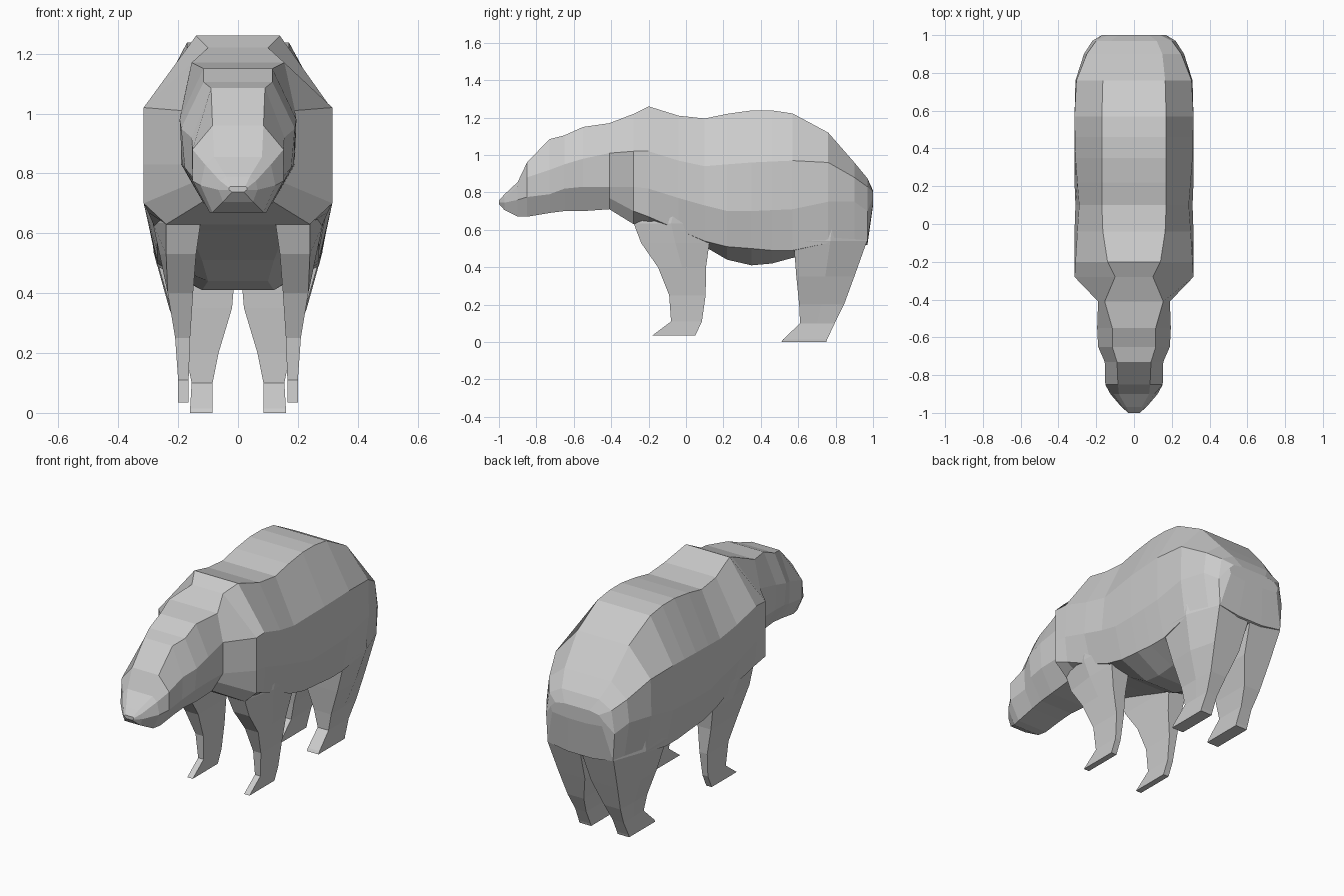
import bpy, bmesh


def loft(name, rings):
    """Skin a list of equal-length point rings and cap both ends."""
    bm = bmesh.new()
    rows = [[bm.verts.new(p) for p in ring] for ring in rings]
    for a, b in zip(rows, rows[1:]):
        n = len(a)
        for i in range(n):
            j = (i + 1) % n
            bm.faces.new((a[i], a[j], b[j], b[i]))
    bm.faces.new(rows[0])
    bm.faces.new(rows[-1])
    bmesh.ops.recalc_face_normals(bm, faces=bm.faces)
    mesh = bpy.data.meshes.new(name)
    bm.to_mesh(mesh)
    bm.free()
    obj = bpy.data.objects.new(name, mesh)
    bpy.context.collection.objects.link(obj)
    return obj


def trunk(name, sections):
    """Each section: y, then (half width, z) pairs from the back to the belly."""
    rings = []
    for y, *half in sections:
        right = [(x, y, z) for x, z in half]
        left = [(-x, y, z) for x, z in reversed(half)]
        rings.append(right + left)
    return loft(name, rings)


def leg_pair(name, levels):
    """Each level: z, front y, back y, inner x, outer x at front, middle, back."""
    rings = [[(xi, yf, z), (xf, yf, z), (xm, (yf + yb) / 2, z), (xb, yb, z), (xi, yb, z)]
             for z, yf, yb, xi, xf, xm, xb in levels]
    obj = loft(name, rings)
    obj.modifiers.new("mirror", 'MIRROR')
    return obj


# Head and neck
trunk("head_and_neck", [
    (-1.00, (.025, .757), (.03, .752), (.03, .745), (.02, .738)),
    (-.97, (.04, .79), (.06, .775), (.065, .745), (.05, .705)),
    (-.90, (.08, .855), (.11, .83), (.125, .76), (.085, .67)),
    (-.85, (.085, .96), (.152, .88), (.152, .775), (.095, .67)),
    (-.73, (.09, 1.085), (.155, .92), (.152, .79), (.10, .69)),
    (-.65, (.115, 1.105), (.19, .95), (.178, .82), (.105, .70)),
    (-.55, (.115, 1.15), (.195, .98), (.187, .83), (.115, .70)),
    (-.41, (.155, 1.17), (.19, 1.01), (.19, .83), (.12, .71)),
])

# Shoulders, belly and rump
trunk("torso", [
    (-.41, (.155, 1.17), (.19, 1.01), (.19, .83), (.15, .77), (.11, .71)),
    (-.28, (.10, 1.22), (.315, 1.02), (.315, .83), (.315, .70), (.24, .63)),
    (-.20, (.14, 1.26), (.31, 1.02), (.315, .82), (.30, .67), (.20, .61)),
    (-.04, (.165, 1.21), (.30, .97), (.315, .77), (.27, .60), (.14, .56)),
    (.10, (.17, 1.195), (.29, .94), (.31, .73), (.27, .54), (.12, .51)),
    (.22, (.17, 1.22), (.30, .95), (.315, .70), (.27, .51), (.10, .44)),
    (.35, (.17, 1.238), (.31, .96), (.315, .70), (.27, .50), (.12, .41)),
    (.46, (.17, 1.238), (.313, .965), (.315, .705), (.27, .49), (.12, .42)),
    (.57, (.17, 1.222), (.315, .97), (.315, .71), (.27, .49), (.12, .45)),
    (.76, (.165, 1.12), (.305, .96), (.31, .75), (.28, .53), (.10, .48)),
    (.90, (.15, .96), (.25, .88), (.265, .75), (.235, .55), (.08, .50)),
    (.97, (.12, .875), (.20, .83), (.22, .70), (.21, .54), (.08, .52)),
    (1.00, (.08, .81), (.14, .80), (.17, .77), (.16, .74), (.06, .73)),
])

# Front legs with paws
leg_pair("front_legs", [
    (.035, -.18, .05, .165, .20, .20, .20),
    (.11, -.08, .085, .165, .20, .20, .20),
    (.25, -.09, .105, .16, .21, .21, .21),
    (.40, -.15, .107, .15, .235, .235, .235),
    (.53, -.24, .125, .14, .24, .262, .26),
    (.635, -.28, .12, .125, .24, .285, .275),
    (.75, -.20, .10, .125, .25, .29, .28),
])

# Hind legs with paws
leg_pair("hind_legs", [
    (.0, .51, .75, .085, .16, .16, .16),
    (.015, .52, .755, .085, .16, .16, .16),
    (.10, .61, .795, .085, .155, .155, .155),
    (.20, .605, .845, .065, .175, .175, .17),
    (.35, .59, .90, .02, .225, .23, .19),
    (.54, .575, .968, .004, .28, .283, .212),
    (.70, .62, .96, .004, .28, .285, .19),
])
